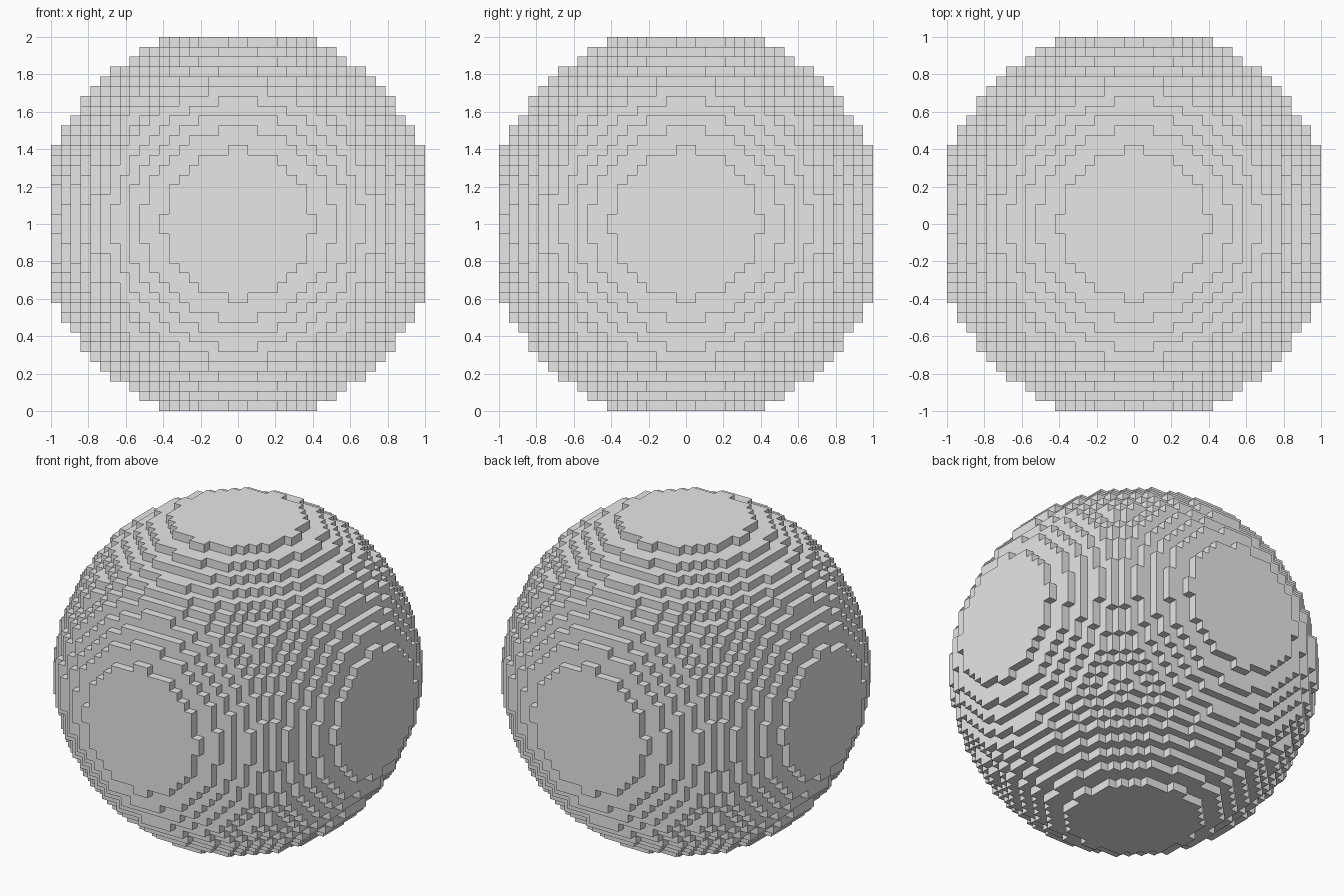
import bpy
import bmesh
from mathutils import Vector

default = bpy.data.objects.get("Cube")
if default:
    bpy.data.objects.remove(default, do_unlink=True)

HALF = 19            # blocks from the centre to each flat cap
RADIUS = 20          # sphere radius in blocks, trimmed by the caps
SIZE = 1 / HALF      # edge of one block


def filled(cell):
    """True when the centre of a block lies in the trimmed sphere."""
    inside = all(-HALF <= c < HALF for c in cell)
    return inside and sum((c + 0.5) ** 2 for c in cell) <= RADIUS ** 2


# Plain grey surface
grey = bpy.data.materials.new("grey")
grey.use_nodes = True
colour = (0.8, 0.8, 0.8, 1)
grey.diffuse_color = colour
grey.node_tree.nodes["Principled BSDF"].inputs["Base Color"].default_value = colour

# Exposed block faces, sharing corner vertices
bm = bmesh.new()
corners = {}


def corner(point):
    if point not in corners:
        corners[point] = bm.verts.new(Vector(point) * SIZE + Vector((0, 0, 1)))
    return corners[point]


def add_face(cell, axis, side):
    u, v = (axis + 1) % 3, (axis + 2) % 3
    loop = []
    for du, dv in ((0, 0), (1, 0), (1, 1), (0, 1)):
        point = list(cell)
        point[axis] += side
        point[u] += du
        point[v] += dv
        loop.append(corner(tuple(point)))
    bm.faces.new(loop if side else loop[::-1])


span = range(-HALF, HALF)
for cell in ((x, y, z) for x in span for y in span for z in span):
    if not filled(cell):
        continue
    for axis in range(3):
        for side in (0, 1):
            neighbour = list(cell)
            neighbour[axis] += 1 if side else -1
            if not filled(neighbour):
                add_face(cell, axis, side)

# Stepped block sphere, flat shaded
mesh = bpy.data.meshes.new("block_sphere")
bm.to_mesh(mesh)
bm.free()
mesh.materials.append(grey)
sphere = bpy.data.objects.new("block_sphere", mesh)
bpy.context.collection.objects.link(sphere)
